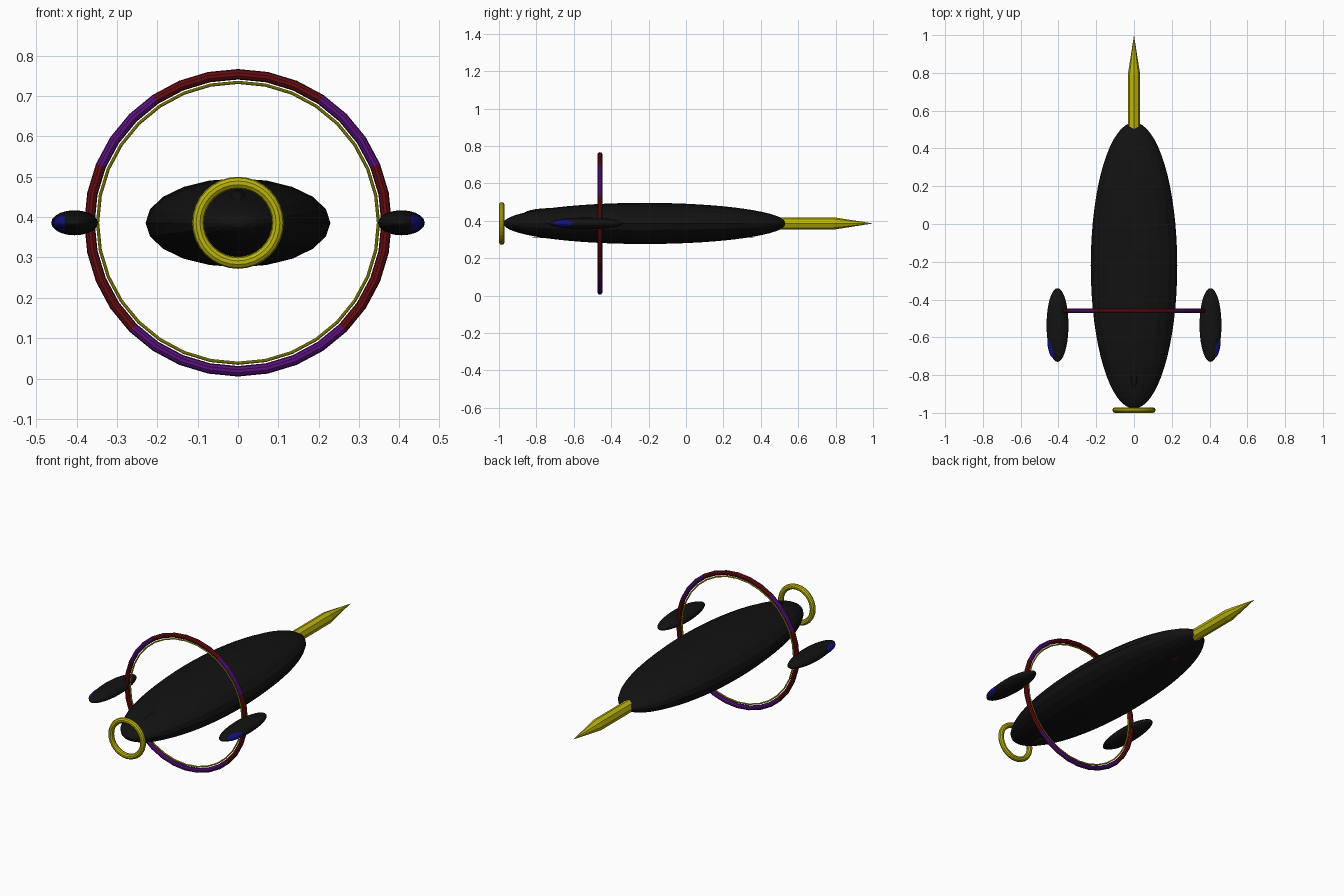
import bpy, math
from mathutils import Matrix

if "Cube" in bpy.data.objects:
    bpy.data.objects.remove(bpy.data.objects["Cube"])

CZ = 0.386  # height of the long axis


def material(name, rgb):
    m = bpy.data.materials.new(name)
    m.diffuse_color = (*rgb, 1)
    m.use_nodes = True
    m.node_tree.nodes["Principled BSDF"].inputs["Base Color"].default_value = m.diffuse_color
    return m


BLACK = material("black", (0.006, 0.006, 0.006))
YELLOW = material("yellow", (0.5, 0.46, 0.004))
RED = material("dark red", (0.13, 0.004, 0.006))
PURPLE = material("purple", (0.1, 0.006, 0.2))
BLUE = material("blue", (0.006, 0.006, 0.2))

# turns the z axis into the y axis
TURN = Matrix.Rotation(-math.pi / 2, 4, 'X')


def place(name, mat, matrix):
    ob = bpy.context.object
    ob.name = name
    ob.data.transform(matrix)
    ob.data.materials.append(mat)
    return ob


def ellipsoid(name, mat, centre, radii, segments=20, rings=20):
    bpy.ops.mesh.primitive_uv_sphere_add(segments=segments, ring_count=rings, radius=1)
    return place(name, mat, Matrix.Translation(centre) @ Matrix.Diagonal((*radii, 1)) @ TURN)


def ring(name, mat, y, major, minor, segments=32):
    bpy.ops.mesh.primitive_torus_add(major_radius=major, minor_radius=minor,
                                     major_segments=segments, minor_segments=10)
    return place(name, mat, Matrix.Translation((0, y, CZ)) @ TURN)


def cone(name, mat, y0, y1, r0, r1):
    bpy.ops.mesh.primitive_cone_add(vertices=8, radius1=r0, radius2=r1, depth=y1 - y0)
    return place(name, mat, Matrix.Translation((0, (y0 + y1) / 2, CZ)) @ TURN)


# hull, low canopy ridge and thin keel strip
ellipsoid("hull", BLACK, (0, -0.22, CZ), (0.229, 0.757, 0.11), 20, 32)
ellipsoid("canopy", BLACK, (0, -0.72, 0.435), (0.03, 0.15, 0.033))
ellipsoid("keel_strip", RED, (0, -0.23, 0.311), (0.02, 0.64, 0.003), 12, 16)

# tail spike
cone("spike_shaft", YELLOW, 0.48, 0.79, 0.033, 0.033)
cone("spike_tip", YELLOW, 0.79, 1.0, 0.033, 0.0)

# nose ring
ring("nose_ring", YELLOW, -0.985, 0.099, 0.015)

# large hoop with red and purple sections, and its inner trim
hoop = ring("hoop", RED, -0.46, 0.368, 0.013)
hoop.data.materials.append(PURPLE)
for f in hoop.data.polygons:
    a = math.degrees(math.atan2(f.center.z - CZ, abs(f.center.x)))
    if a < -46 or 26 < a < 60:
        f.material_index = 1
ring("hoop_trim", YELLOW, -0.46, 0.348, 0.004)

# side pods with blue outer lights
for side, s in (("left", -1), ("right", 1)):
    ellipsoid(side + "_pod", BLACK, (s * 0.405, -0.535, CZ), (0.058, 0.195, 0.031))
    ellipsoid(side + "_pod_light", BLUE, (s * 0.418, -0.615, CZ), (0.041, 0.1, 0.023))
